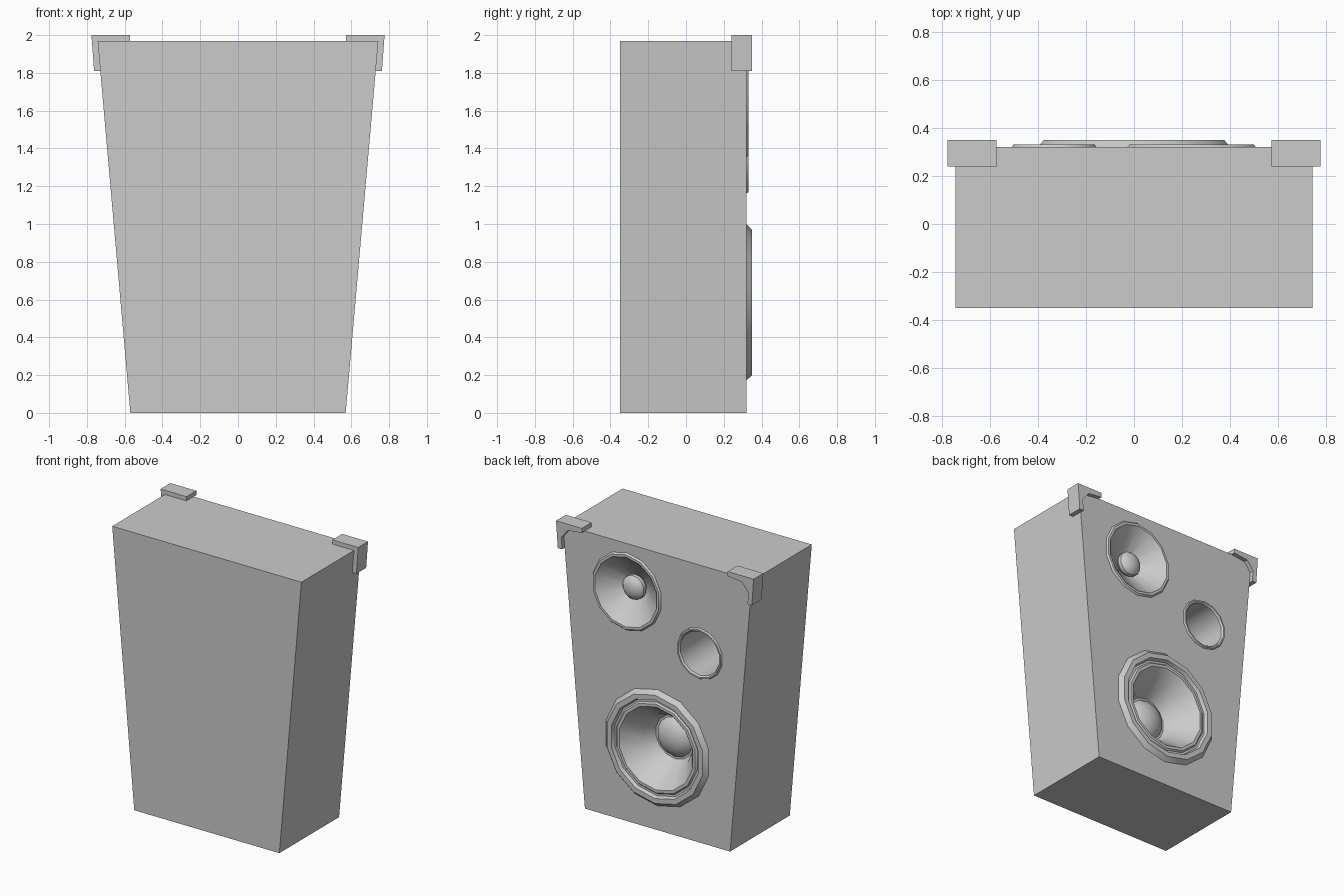
import bpy, bmesh
from math import sin, cos, tau, radians

old = bpy.data.objects.get("Cube")
if old:
    bpy.data.objects.remove(old, do_unlink=True)

grey = bpy.data.materials.new("light_grey")
grey.use_nodes = True
COLOUR = (0.6, 0.6, 0.6, 1)
grey.diffuse_color = COLOUR
grey.node_tree.nodes["Principled BSDF"].inputs["Base Color"].default_value = COLOUR

SIDES = 14
FACE_Y = 0.32
BACK_Y = -0.35


def make_object(name, bm):
    mesh = bpy.data.meshes.new(name)
    bm.to_mesh(mesh)
    bm.free()
    mesh.materials.append(grey)
    obj = bpy.data.objects.new(name, mesh)
    bpy.context.collection.objects.link(obj)
    return obj


def activate(obj):
    bpy.ops.object.select_all(action='DESELECT')
    obj.select_set(True)
    bpy.context.view_layer.objects.active = obj


def prism(name, outline, y0, y1):
    """Extrude an x-z outline along y."""
    bm = bmesh.new()
    face = bm.faces.new([bm.verts.new((x, y0, z)) for x, z in outline])
    out = bmesh.ops.extrude_face_region(bm, geom=[face])
    moved = [v for v in out["geom"] if isinstance(v, bmesh.types.BMVert)]
    bmesh.ops.translate(bm, verts=moved, vec=(0, y1 - y0, 0))
    bmesh.ops.recalc_face_normals(bm, faces=bm.faces)
    return make_object(name, bm)


def lathe(name, centre, profile):
    """Turn a (radius, y) profile around an axis parallel to y."""
    cx, cz = centre
    bm = bmesh.new()
    rings = [[bm.verts.new((cx + r * sin(tau * k / SIDES), y,
                            cz + r * cos(tau * k / SIDES)))
              for k in range(SIDES)] for r, y in profile]
    for a, b in zip(rings, rings[1:]):
        for k in range(SIDES):
            n = (k + 1) % SIDES
            bm.faces.new((a[k], a[n], b[n], b[k]))
    bmesh.ops.remove_doubles(bm, verts=bm.verts, dist=0.0001)
    return make_object(name, bm)


# Tapered cabinet
cabinet = prism("cabinet", [(-0.57, 0), (0.57, 0), (0.743, 1.97), (-0.743, 1.97)],
                BACK_Y, FACE_Y)

# Speaker units: centre and profile from outer rim to middle
units = {
    "woofer": ((0, 0.585), [
        (0.413, 0.32), (0.385, 0.35), (0.35, 0.35), (0.34, 0.325), (0.325, 0.325),
        (0.315, 0.336), (0.295, 0.336), (0.28, 0.32), (0.19, 0.2), (0.155, 0.12),
        (0.14, 0.12), (0.12, 0.148), (0.075, 0.172), (0.03, 0.182), (0, 0.184)]),
    "tweeter": ((0.24, 1.63), [
        (0.275, 0.32), (0.265, 0.332), (0.248, 0.332), (0.238, 0.32), (0.07, 0.2),
        (0.087, 0.225), (0.085, 0.25), (0.065, 0.272), (0.035, 0.284), (0, 0.288)]),
    "bass_port": ((-0.333, 1.343), [
        (0.18, 0.32), (0.174, 0.332), (0.164, 0.332), (0.155, 0.32),
        (0.155, -0.2), (0, -0.2)]),
}

for name, (centre, profile) in units.items():
    # Opening in the cabinet behind each unit
    rim = profile[0][0] - 0.012
    back = min(y for r, y in profile) - 0.04
    cutter = lathe(name + "_cutter", centre,
                   [(0, back), (rim, back), (rim, 0.5), (0, 0.5)])
    cutter.hide_render = True
    activate(cabinet)
    cut = cabinet.modifiers.new("opening", 'BOOLEAN')
    cut.operation = 'DIFFERENCE'
    cut.solver = 'EXACT'
    cut.object = cutter
    bpy.ops.object.modifier_apply(modifier=cut.name)
    bpy.data.objects.remove(cutter, do_unlink=True)

    # The unit itself
    unit = lathe(name, centre, profile)
    activate(unit)
    bpy.ops.object.shade_smooth_by_angle(angle=radians(30))

# Corner protectors at the top of the speaker face
corner = [(0.573, 2), (0.776, 2), (0.762, 1.81), (0.728, 1.81),
          (0.735, 1.89), (0.685, 1.955), (0.573, 1.968)]
for side, sign in (("left", 1), ("right", -1)):
    prism(side + "_corner_protector", [(sign * x, z) for x, z in corner], 0.24, 0.35)
